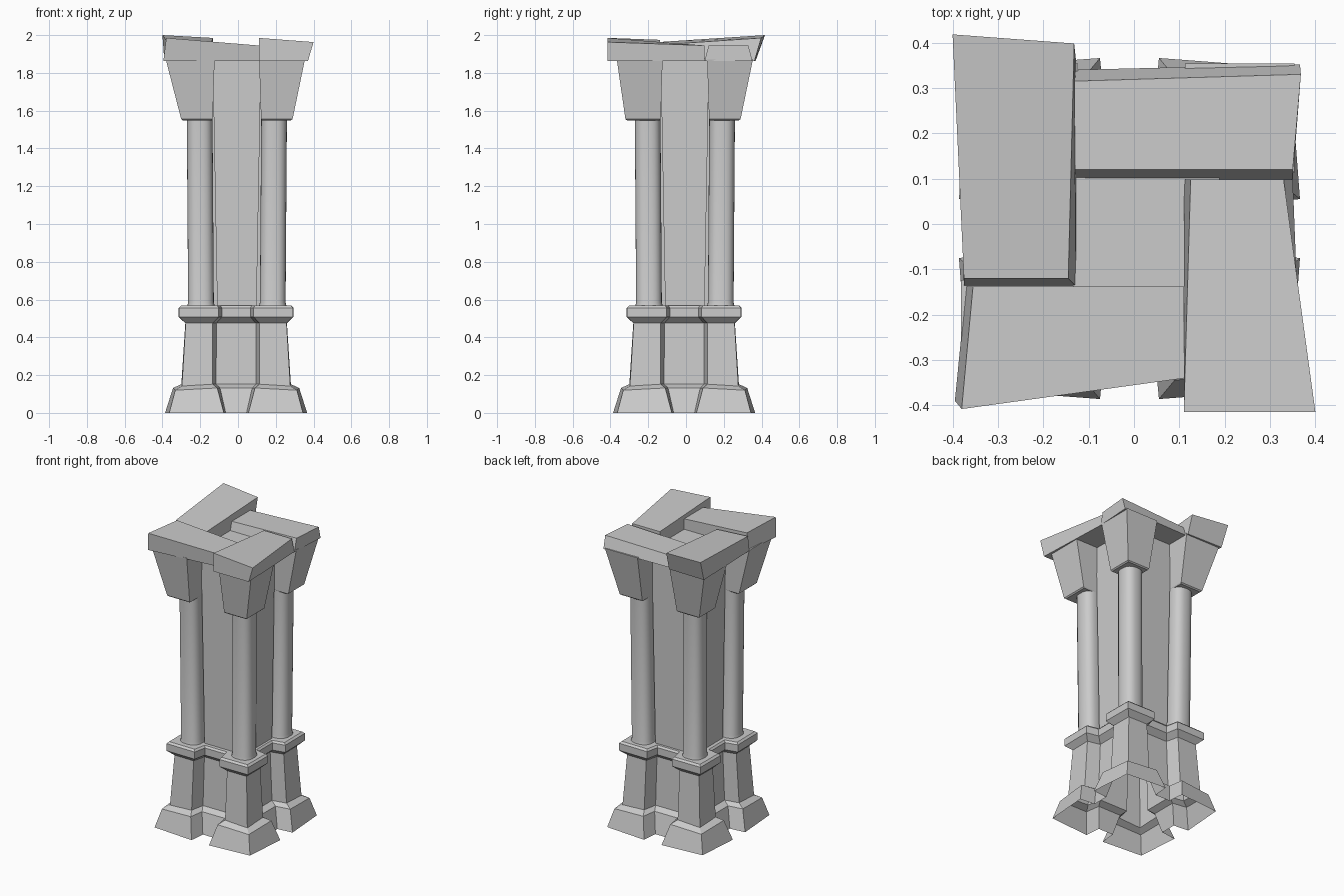
import bpy, bmesh, math
from mathutils import Vector

old = bpy.data.objects.get("Cube")
if old:
    bpy.data.objects.remove(old, do_unlink=True)

stone = bpy.data.materials.new("grey stone")
stone.use_nodes = True
GREY = (0.6, 0.6, 0.6, 1)
stone.diffuse_color = GREY
stone.node_tree.nodes["Principled BSDF"].inputs["Base Color"].default_value = GREY

BASE_CENTRE = Vector((-0.01, -0.01, 0))
SHAFT_CENTRE = Vector((-0.006, -0.006, 0))
CORNERS = {"front_right": (-1, -1), "front_left": (1, -1),
           "back_left": (1, 1), "back_right": (-1, 1)}


def loft(name, loops, offset, close_bottom=True, smooth=False):
    """Skin a stack of equal-length loops of points and cap the ends."""
    bm = bmesh.new()
    rings = [[bm.verts.new(Vector(p) + offset) for p in loop] for loop in loops]
    count = len(rings[0])
    for low, high in zip(rings, rings[1:]):
        for i in range(count):
            j = (i + 1) % count
            bm.faces.new((low[i], low[j], high[j], high[i]))
    bm.faces.new(rings[-1])
    if close_bottom:
        bm.faces.new(rings[0][::-1])
    bmesh.ops.recalc_face_normals(bm, faces=bm.faces)
    mesh = bpy.data.meshes.new(name)
    bm.to_mesh(mesh)
    bm.free()
    mesh.materials.append(stone)
    obj = bpy.data.objects.new(name, mesh)
    bpy.context.collection.objects.link(obj)
    if smooth:
        bpy.ops.object.select_all(action='DESELECT')
        obj.select_set(True)
        bpy.context.view_layer.objects.active = obj
        bpy.ops.object.shade_smooth_by_angle(angle=math.radians(35))
    return obj


def rect(x0, x1, y0, y1, z):
    return [(x0, y0, z), (x1, y0, z), (x1, y1, z), (x0, y1, z)]


def notched_square(z, drop, outer, corner, gap, recess, recess_gap):
    """Square outline with a notch in every side and slightly dropped corners."""
    quarter = [(recess, recess_gap, z), (outer, gap, z), (corner, corner, z - drop),
               (gap, outer, z), (recess_gap, recess, z)]
    points = []
    for turn in range(4):
        for x, y, height in quarter:
            for _ in range(turn):
                x, y = -y, x
            points.append((x, y, height))
    return points


def rounded_square(x, y, z, radius, sides=24):
    """Outline between a circle and a square, for the column shafts."""
    points = []
    for i in range(sides):
        c, s = math.cos(math.tau * i / sides), math.sin(math.tau * i / sides)
        reach = radius / (abs(c) ** 2.6 + abs(s) ** 2.6) ** (1 / 2.6)
        points.append((x + reach * c, y + reach * s, z))
    return points


# Hollow foot, plinth and collar share one notched outline
profile = [
    (0.0, 0, 0.376, 0.354, 0.065, 0.27, 0.055),
    (0.132, 0.012, 0.334, 0.322, 0.10, 0.235, 0.085),
    (0.152, 0.01, 0.29, 0.287, 0.124, 0.195, 0.106),
    (0.475, 0, 0.269, 0.267, 0.124, 0.183, 0.104),
    (0.508, 0, 0.304, 0.302, 0.092, 0.22, 0.075),
    (0.556, 0, 0.304, 0.302, 0.092, 0.22, 0.075),
    (0.568, 0, 0.292, 0.29, 0.10, 0.21, 0.083),
]
loft("base", [notched_square(*level) for level in profile], BASE_CENTRE,
     close_bottom=False)

# Cross-shaped core, widening upwards
for name, swap in (("core_front_back", False), ("core_side_side", True)):
    loops = []
    for z, wide, reach in ((0.56, 0.104, 0.19), (1.875, 0.128, 0.195)):
        a, b = (reach, wide) if swap else (wide, reach)
        loops.append(rect(-a, a, -b, b, z))
    loft(name, loops, SHAFT_CENTRE)

# Corner columns and their flared capitals
for place, (sx, sy) in CORNERS.items():
    shaft = [rounded_square(sx * mid, sy * mid, z, radius)
             for z, mid, radius in ((0.56, 0.19, 0.074), (0.585, 0.19, 0.068), (1.56, 0.197, 0.068))]
    loft(place + "_column", shaft, SHAFT_CENTRE, smooth=True)

    # Front faces are steeper and right-hand faces flare further
    steep = 0.02 if sy < 0 else 0
    flare = 0.016 if sx < 0 else 0
    block = [rect(sx * inner, sx * (outer + widen), sy * inner, sy * (outer + shift), z)
             for z, inner, outer, shift, widen in ((1.549, 0.132, 0.287, steep, 0),
                                                   (1.556, 0.128, 0.295, steep, 0),
                                                   (1.87, 0.118, 0.36, 0, flare))]
    loft(place + "_capital", block, SHAFT_CENTRE)


# Uneven top slabs laid in a pinwheel: bottom corners, then top corners
def slab(name, bottom, top):
    loft(name, [[(x, y, 1.862) for x, y in bottom], top], Vector())


slab("right_slab",
     [(-0.375, -0.137), (-0.128, -0.137), (-0.128, 0.362), (-0.39, 0.368)],
     [(-0.375, -0.12, 1.965), (-0.145, -0.12, 1.95), (-0.132, 0.398, 1.985), (-0.4, 0.418, 2.0)])
slab("back_slab",
     [(-0.13, 0.098), (0.35, 0.098), (0.366, 0.352), (-0.13, 0.34)],
     [(-0.13, 0.12, 1.93), (0.35, 0.12, 1.945), (0.368, 0.33, 1.945), (-0.13, 0.315, 1.93)])
slab("left_slab",
     [(0.11, -0.415), (0.37, -0.415), (0.35, 0.098), (0.11, 0.098)],
     [(0.11, -0.415, 1.985), (0.4, -0.415, 1.963), (0.33, 0.098, 1.945), (0.125, 0.098, 1.945)])
slab("front_slab",
     [(-0.395, -0.39), (0.11, -0.34), (0.11, -0.138), (-0.37, -0.138)],
     [(-0.38, -0.408, 1.985), (0.11, -0.34, 1.945), (0.11, -0.138, 1.945), (-0.355, -0.138, 1.975)])
